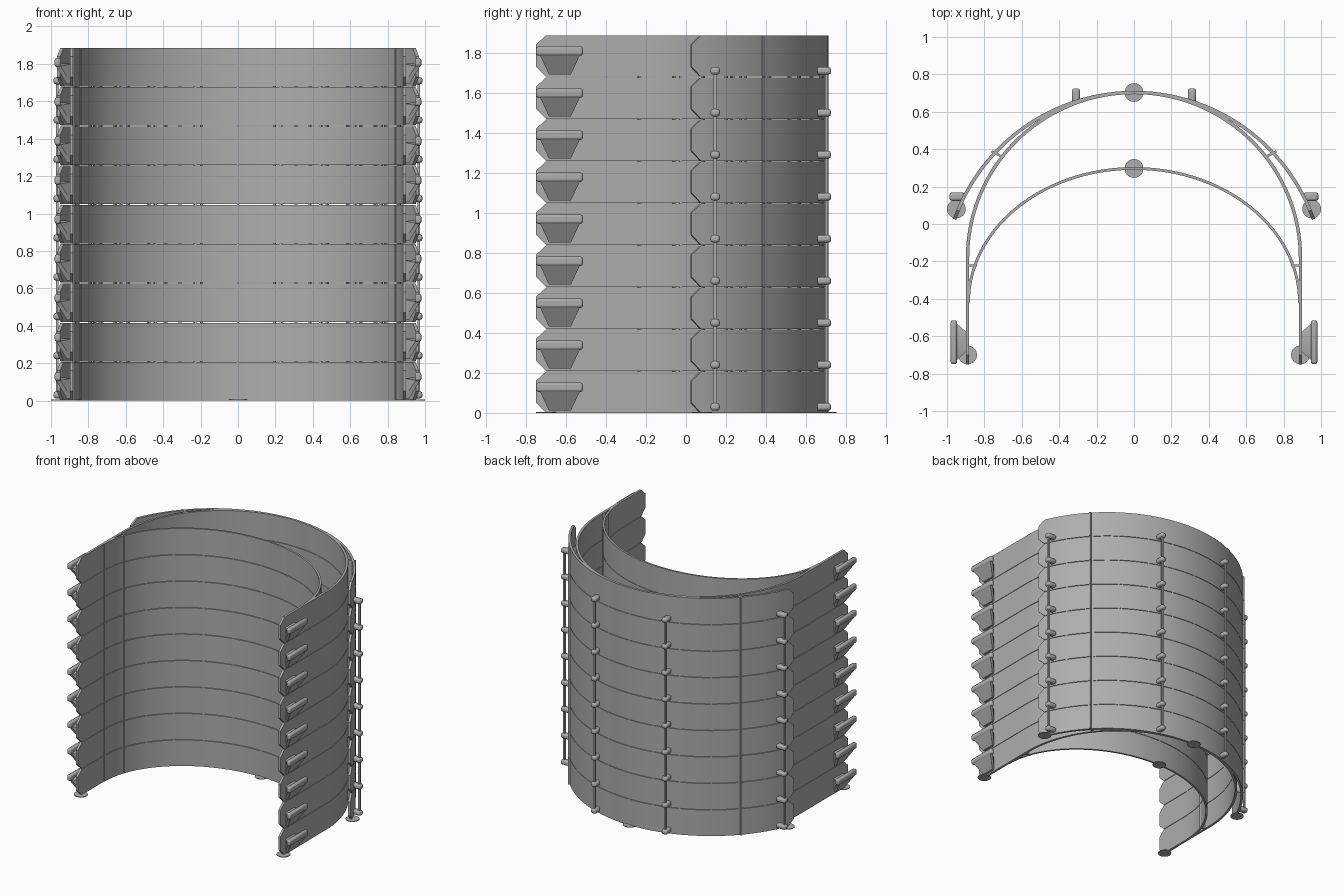
import bpy, bmesh, math
from mathutils import Vector

if "Cube" in bpy.data.objects:
    bpy.data.objects.remove(bpy.data.objects["Cube"], do_unlink=True)

LAYERS, PITCH, GAP, CHAMFER = 9, 0.21, 0.004, 0.05

grey = bpy.data.materials.new("plain_grey")
grey.use_nodes = True
grey.diffuse_color = (0.42, 0.42, 0.42, 1)
grey.node_tree.nodes["Principled BSDF"].inputs["Base Color"].default_value = grey.diffuse_color


def finish(name, bm, stacked=True, mirrored=False, bevel=0):
    bmesh.ops.recalc_face_normals(bm, faces=bm.faces)
    mesh = bpy.data.meshes.new(name)
    bm.to_mesh(mesh)
    bm.free()
    mesh.materials.append(grey)
    ob = bpy.data.objects.new(name, mesh)
    bpy.context.collection.objects.link(ob)
    bpy.ops.object.select_all(action='DESELECT')
    ob.select_set(True)
    bpy.context.view_layer.objects.active = ob
    bpy.ops.object.shade_smooth_by_angle(angle=math.radians(25))
    if bevel:
        m = ob.modifiers.new("bevel", 'BEVEL')
        m.width, m.segments = bevel, 2
    if mirrored:
        ob.modifiers.new("mirror", 'MIRROR')
    if stacked:
        m = ob.modifiers.new("stack", 'ARRAY')
        m.count = LAYERS
        m.use_relative_offset = False
        m.use_constant_offset = True
        m.constant_offset_displace = (0, 0, PITCH)
    return ob


def add_box(bm, centre, size, angle=0):
    verts = bmesh.ops.create_cube(bm, size=1)["verts"]
    bmesh.ops.scale(bm, vec=size, verts=verts)
    if angle:
        c, s = math.cos(angle), math.sin(angle)
        for v in verts:
            v.co.x, v.co.y = c * v.co.x - s * v.co.y, s * v.co.x + c * v.co.y
    bmesh.ops.translate(bm, vec=centre, verts=verts)


def arc(cy, rx, ry, start, end, steps=72):
    return [Vector((rx * math.cos(a), cy + ry * math.sin(a)))
            for a in (start + (end - start) * i / steps for i in range(steps + 1))]


def band(name, path, thick, chamfer):
    """Upright strip along a path; its ends are cut back at top and bottom."""
    n = len(path)
    rows = [(0, chamfer), (CHAMFER, 0), (PITCH - CHAMFER, 0), (PITCH - GAP, chamfer)]
    bm = bmesh.new()
    grid = []
    for z, cut in rows:
        pts = list(path)
        pts[0] = path[0] + (path[1] - path[0]).normalized() * cut
        pts[-1] = path[-1] + (path[-2] - path[-1]).normalized() * cut
        sides = ([], [])
        for i, p in enumerate(pts):
            d = (path[min(i + 1, n - 1)] - path[max(i - 1, 0)]).normalized()
            off = Vector((d.y, -d.x)) * thick / 2
            for side, q in zip(sides, (p + off, p - off)):
                side.append(bm.verts.new((q.x, q.y, z)))
        grid.append(sides)
    for lo, hi in zip(grid, grid[1:]):
        for s in (0, 1):
            for i in range(n - 1):
                bm.faces.new((lo[s][i], lo[s][i + 1], hi[s][i + 1], hi[s][i]))
        for i in (0, -1):
            bm.faces.new((lo[0][i], lo[1][i], hi[1][i], hi[0][i]))
    for a, b in (grid[0], grid[-1]):
        for i in range(n - 1):
            bm.faces.new((a[i], a[i + 1], b[i + 1], b[i]))
    finish(name, bm)
    # little break-away tabs that bridge the gap to the next layer
    bm = bmesh.new()
    for k in range(1, 12):
        i = round(k * (n - 1) / 12)
        d = path[i + 1] - path[i - 1]
        add_box(bm, (path[i].x, path[i].y, PITCH - GAP / 2), (0.012, thick * 0.9, GAP),
                math.atan2(d.y, d.x))
    finish(name + "_tabs", bm).modifiers["stack"].count = LAYERS - 1


# head band with long straight arms
head = arc(-0.18, 0.89, 0.883, 0, math.pi)
head = [Vector((0.89, -0.75)), Vector((0.89, -0.65))] + head \
    + [Vector((-0.89, -0.65)), Vector((-0.89, -0.75))]
band("head_band", head, 0.018, CHAMFER)

# wide outer band with short chamfered tips
R, CY = 1.018, -0.315
tip = math.asin(0.34 / R)
step = 0.07 / R
wide = arc(CY, R, R, tip + step, math.pi - tip - step)
ends = [Vector((s * R * math.cos(tip), CY + R * math.sin(tip))) for s in (1, -1)]
band("outer_band", [ends[0]] + wide + [ends[1]], 0.018, CHAMFER)

# inner forehead band, meeting the arms
band("forehead_band", arc(-0.42, 0.885, 0.717, 0, math.pi), 0.015, 0)

# short walls joining the bands
bm = bmesh.new()
height = PITCH - GAP
add_box(bm, (0.735, 0.375, height / 2), (0.06, 0.012, height), math.radians(28))
add_box(bm, (0.865, -0.222, height / 2), (0.05, 0.012, height))
finish("band_struts", bm, mirrored=True)

# strap cleats: a flared neck carrying a rounded bar
bm = bmesh.new()
neck = [(0.888, y, z) for y in (-0.675, -0.585) for z in (0.012, 0.12)]
neck += [(0.915, y, 0.012) for y in (-0.685, -0.575)]
neck += [(x, y, 0.108) for x in (0.95, 0.974) for y in (-0.73, -0.53)]
neck += [(0.965, y, 0.125) for y in (-0.68, -0.58)]
bmesh.ops.convex_hull(bm, input=[bm.verts.new(p) for p in neck])
finish("cleat_necks", bm, mirrored=True)
bm = bmesh.new()
add_box(bm, (0.963, -0.632, 0.128), (0.034, 0.234, 0.046))
finish("cleat_bars", bm, mirrored=True, bevel=0.011)

# visor pegs on the outer band
bm = bmesh.new()
add_box(bm, (0.31, 0.687, 0.03), (0.044, 0.076, 0.038))
add_box(bm, (0.946, 0.146, 0.03), (0.08, 0.046, 0.038))
finish("visor_pegs", bm, mirrored=True, bevel=0.013)

# slim rods linking the pegs of all layers
bm = bmesh.new()
top = (LAYERS - 1) * PITCH + 0.03
for x, y in ((0.31, 0.703), (0.966, 0.146)):
    add_box(bm, (x, y, top / 2 + 0.015), (0.015, 0.015, top - 0.03))
finish("peg_rods", bm, stacked=False, mirrored=True)

# thin anchor discs on the ground
bm = bmesh.new()
for x, y in ((0, 0.703), (0, 0.297), (0.95, 0.08), (-0.95, 0.08), (0.89, -0.7), (-0.89, -0.7)):
    disc = bmesh.ops.create_cone(bm, cap_ends=True, segments=32, radius1=0.05, radius2=0.05, depth=0.005)
    bmesh.ops.translate(bm, vec=(x, y, 0.0025), verts=disc["verts"])
finish("anchor_discs", bm, stacked=False)
